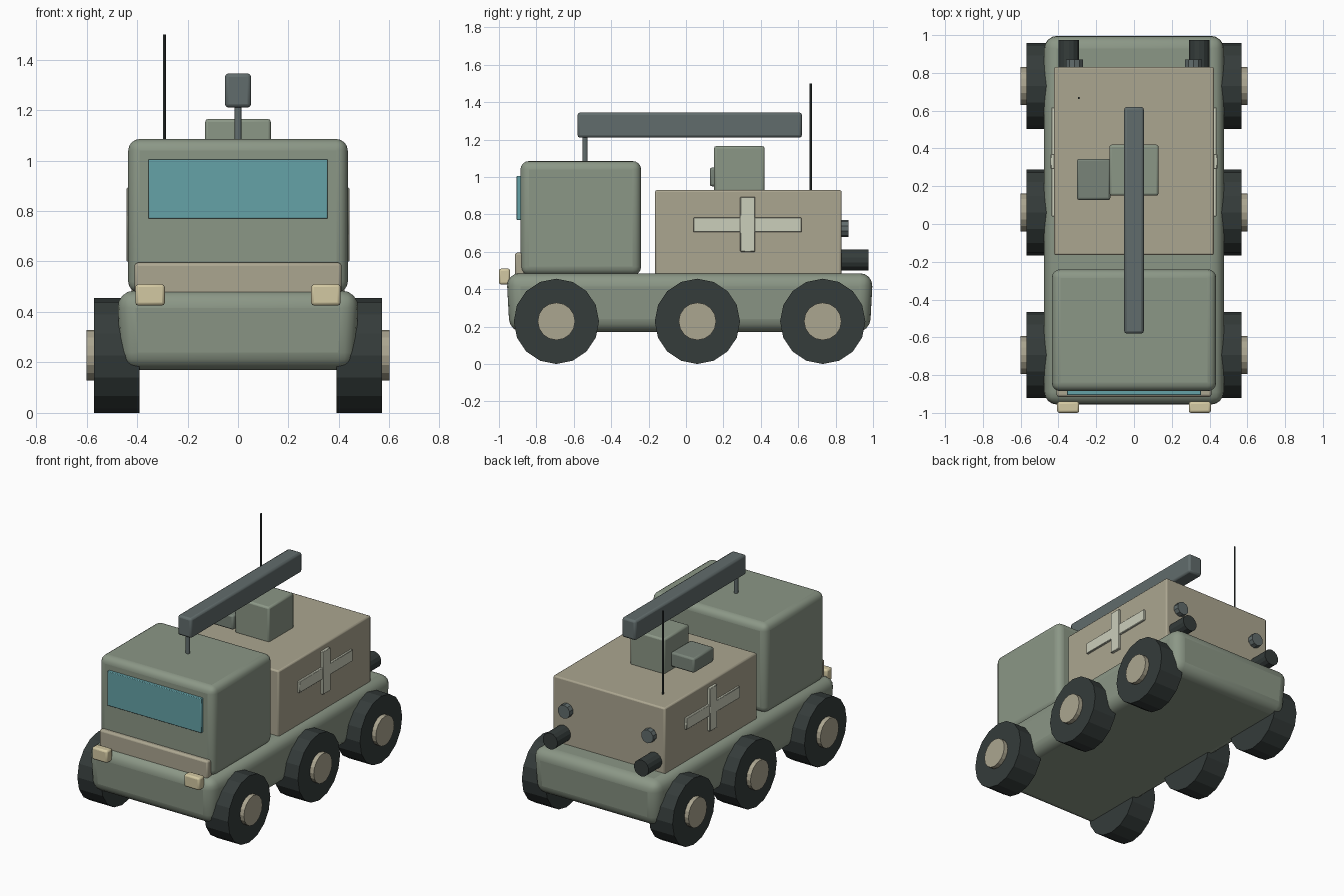
import bpy, math

if "Cube" in bpy.data.objects:
    bpy.data.objects.remove(bpy.data.objects["Cube"])

def mat(name, r, g, b):
    m = bpy.data.materials.new(name)
    m.diffuse_color = (r, g, b, 1)
    m.use_nodes = True
    m.node_tree.nodes["Principled BSDF"].inputs["Base Color"].default_value = m.diffuse_color
    return m

GREEN = mat("green", 0.26, 0.31, 0.24)
TAN = mat("tan", 0.41, 0.38, 0.28)
SLATE = mat("slate", 0.12, 0.15, 0.15)
MOSS = mat("moss", 0.19, 0.23, 0.19)
RUBBER = mat("rubber", 0.035, 0.045, 0.043)
GLASS = mat("glass", 0.13, 0.36, 0.39)
LAMP = mat("lamp", 0.65, 0.58, 0.36)
PALE = mat("pale", 0.60, 0.62, 0.50)

def box(name, x, y, z, m, bevel=0.006, seg=2, taper=1.0):
    """Rounded box from (min, max) ranges; taper narrows the bottom."""
    bpy.ops.mesh.primitive_cube_add(size=1)
    o = bpy.context.object
    o.name = name
    for v in o.data.vertices:
        k = taper if v.co.z < 0 else 1.0
        v.co.x *= k * (x[1] - x[0])
        v.co.y *= (1 - (1 - k) / 2) * (y[1] - y[0])
        v.co.z *= z[1] - z[0]
    o.location = [(a[0] + a[1]) / 2 for a in (x, y, z)]
    b = o.modifiers.new("bevel", 'BEVEL')
    b.width, b.segments = bevel, seg
    o.data.materials.append(m)
    bpy.ops.object.shade_smooth_by_angle(angle=math.radians(35))
    return o

def rod(name, axis, center, r, length, m, sides=12, spin=0.0):
    """Flat-sided cylinder along the x, y or z axis."""
    bpy.ops.mesh.primitive_cylinder_add(vertices=sides, radius=r, depth=length, location=center)
    o = bpy.context.object
    o.name = name
    o.rotation_euler = {'x': (0, math.pi / 2, 0), 'y': (math.pi / 2, 0, 0), 'z': (0, 0, spin)}[axis]
    o.data.materials.append(m)
    return o

# Hull, cab and cargo body
box("chassis", (-0.48, 0.48), (-0.96, 1.0), (0.17, 0.485), GREEN, 0.07, 4, 0.965)
box("cab", (-0.435, 0.435), (-0.885, -0.24), (0.475, 1.085), GREEN, 0.045, 4)
box("cargo_body", (-0.423, 0.423), (-0.165, 0.832), (0.475, 0.93), TAN, 0.01)

# Cab front
box("windscreen", (-0.355, 0.355), (-0.905, -0.87), (0.77, 1.005), GLASS, 0.004)
box("bumper", (-0.41, 0.41), (-0.915, -0.86), (0.46, 0.595), TAN, 0.012)

# Roof equipment
box("roof_hatch", (-0.13, 0.13), (0.15, 0.42), (0.92, 1.165), GREEN, 0.012)
box("side_pack", (-0.302, -0.125), (0.127, 0.345), (0.95, 1.05), MOSS, 0.012)
box("roof_beam", (-0.052, 0.052), (-0.58, 0.62), (1.21, 1.345), SLATE, 0.014)
rod("beam_post", 'z', (0, -0.54, 1.14), 0.014, 0.16, SLATE)
rod("antenna", 'z', (-0.292, 0.667, 1.21), 0.006, 0.58, RUBBER, 8)

for s, side in ((-1, "left"), (1, "right")):
    def span(a, b):
        return tuple(sorted((s * a, s * b)))
    # Lamps, exhausts and side cross
    box(f"headlight_{side}", span(0.29, 0.407), (-1.0, -0.94), (0.425, 0.51), LAMP, 0.012)
    box(f"cross_bar_{side}", span(0.41, 0.437), (0.04, 0.618), (0.705, 0.783), PALE, 0.003, 1)
    box(f"cross_upright_{side}", span(0.41, 0.441), (0.29, 0.37), (0.60, 0.893), PALE, 0.003, 1)
    rod(f"exhaust_{side}", 'y', (s * 0.345, 0.89, 0.556), 0.056, 0.17, RUBBER, 14)
    rod(f"rear_lamp_{side}", 'y', (s * 0.315, 0.845, 0.724), 0.046, 0.05, SLATE, 10)
    # Wheels
    for i, y in enumerate((-0.693, 0.061, 0.731)):
        rod(f"wheel_{side}_{i + 1}", 'x', (s * 0.48, y, 0.228), 0.228, 0.18, RUBBER, 16)
        rod(f"hub_{side}_{i + 1}", 'x', (s * 0.50, y, 0.228), 0.10, 0.20, TAN, 16)
